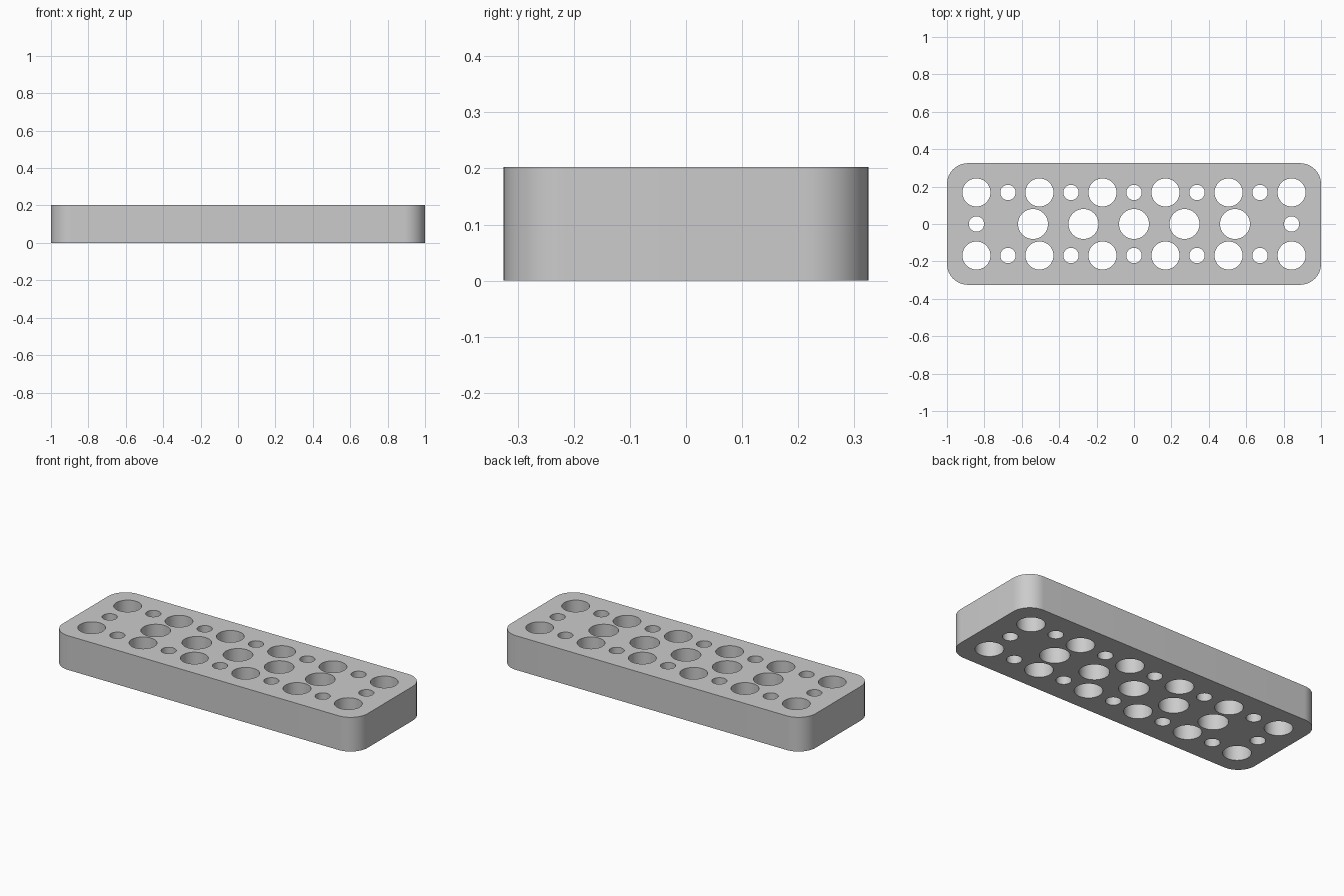
import bpy
import bmesh
from math import cos, sin, pi
from mathutils import Vector

cube = bpy.data.objects.get("Cube")
if cube:
    bpy.data.objects.remove(cube, do_unlink=True)

LENGTH, WIDTH, HEIGHT = 2.0, 0.65, 0.203
CORNER = 0.112
PITCH = 0.1685          # spacing of the outer hole rows
MID_PITCH = 0.27        # spacing of the middle hole row
LARGE, MEDIUM, SMALL = 0.08, 0.075, 0.041


def arc(cx, cy, r, start, sweep, steps):
    return [(cx + r * cos(start + sweep * i / steps),
             cy + r * sin(start + sweep * i / steps)) for i in range(steps)]


def add_loop(bm, points):
    verts = [bm.verts.new((x, y, 0)) for x, y in points]
    for i, v in enumerate(verts):
        bm.edges.new((v, verts[(i + 1) % len(verts)]))


def add_hole(bm, x, y, r):
    add_loop(bm, arc(x, y, r, 0, 2 * pi, 48))


bm = bmesh.new()

# Rounded outline of the block
outline = []
for i, (sx, sy) in enumerate([(1, 1), (-1, 1), (-1, -1), (1, -1)]):
    cx, cy = sx * (LENGTH / 2 - CORNER), sy * (WIDTH / 2 - CORNER)
    outline += arc(cx, cy, CORNER, i * pi / 2, pi / 2, 16)
    end = (i + 1) * pi / 2
    outline.append((cx + CORNER * cos(end), cy + CORNER * sin(end)))
add_loop(bm, outline)

# Outer rows alternate medium and small holes
for side in (-1, 1):
    for k in range(-5, 6):
        add_hole(bm, k * PITCH, side * PITCH, MEDIUM if k % 2 else SMALL)

# Middle row of large holes with a small hole at each end
for k in range(-2, 3):
    add_hole(bm, k * MID_PITCH, 0, LARGE)
for side in (-1, 1):
    add_hole(bm, side * 5 * PITCH, 0, SMALL)

# Fill the perforated sheet and raise it into a solid
bmesh.ops.triangle_fill(bm, edges=bm.edges[:], use_beauty=True, normal=Vector((0, 0, 1)))
raised = bmesh.ops.extrude_face_region(bm, geom=bm.faces[:], use_keep_orig=True)
top = [g for g in raised["geom"] if isinstance(g, bmesh.types.BMVert)]
bmesh.ops.translate(bm, verts=top, vec=(0, 0, HEIGHT))
bmesh.ops.recalc_face_normals(bm, faces=bm.faces[:])

mesh = bpy.data.meshes.new("perforated_block")
bm.to_mesh(mesh)
bm.free()
block = bpy.data.objects.new("perforated_block", mesh)
bpy.context.collection.objects.link(block)

# Plain grey material
grey = bpy.data.materials.new("light_grey")
grey.use_nodes = True
colour = (0.6, 0.6, 0.6, 1)
grey.diffuse_color = colour
grey.node_tree.nodes["Principled BSDF"].inputs["Base Color"].default_value = colour
mesh.materials.append(grey)

# Smooth curved walls, sharp rims
bpy.ops.object.select_all(action="DESELECT")
block.select_set(True)
bpy.context.view_layer.objects.active = block
bpy.ops.object.shade_smooth_by_angle(angle=pi / 6)
